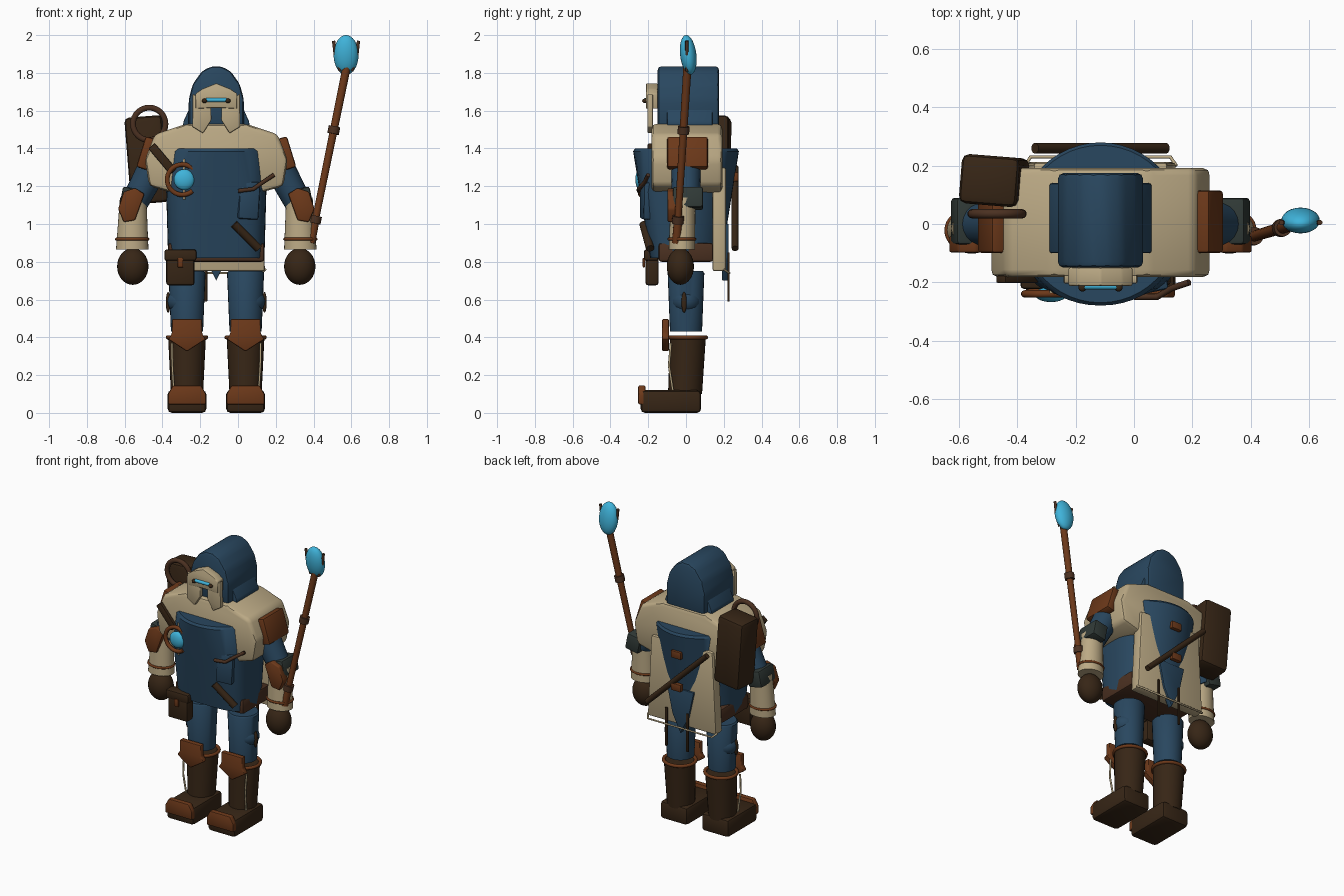
import bpy, bmesh, math
from mathutils import Vector, Matrix

if "Cube" in bpy.data.objects:
    bpy.data.objects.remove(bpy.data.objects["Cube"])


def material(name, rgb):
    m = bpy.data.materials.new(name)
    m.use_nodes = True
    m.diffuse_color = (*rgb, 1)
    node = next(n for n in m.node_tree.nodes if n.type == 'BSDF_PRINCIPLED')
    node.inputs["Base Color"].default_value = (*rgb, 1)
    return m


BLUE = material("blue_cloth", (0.022, 0.063, 0.115))
TAN = material("tan_hide", (0.50, 0.40, 0.235))
RUST = material("rust_leather", (0.15, 0.04, 0.01))
DARK = material("dark_leather", (0.038, 0.019, 0.008))
BRONZE = material("brown_trim", (0.07, 0.03, 0.015))
SLATE = material("slate_pad", (0.03, 0.042, 0.038))
CYAN = material("cyan_crystal", (0.05, 0.45, 0.70))
C = -0.115  # body centre line


def finish(name, bm, mat, bevel=0.0):
    bmesh.ops.recalc_face_normals(bm, faces=bm.faces)
    if bevel:
        bmesh.ops.bevel(bm, geom=bm.edges[:], offset=bevel, segments=2, profile=0.5,
                        affect='EDGES', clamp_overlap=True)
    me = bpy.data.meshes.new(name)
    bm.to_mesh(me)
    bm.free()
    me.materials.append(mat)
    ob = bpy.data.objects.new(name, me)
    bpy.context.scene.collection.objects.link(ob)
    bpy.ops.object.select_all(action='DESELECT')
    ob.select_set(True)
    bpy.context.view_layer.objects.active = ob
    bpy.ops.object.shade_smooth_by_angle(angle=math.radians(40))
    return ob


def box(name, pos, size, mat, bevel=0.01, tilt=0.0, turn=0.0):
    bm = bmesh.new()
    m = (Matrix.Translation(pos) @ Matrix.Rotation(turn, 4, 'Z')
         @ Matrix.Rotation(tilt, 4, 'Y') @ Matrix.Diagonal((*size, 1)))
    bmesh.ops.create_cube(bm, size=1, matrix=m)
    return finish(name, bm, mat, bevel)


def prism(name, outline, y0, y1, mat, bevel=0.008, x=C, side=1):
    """Extrude an (x, z) outline from y0 to y1."""
    bm = bmesh.new()
    a, b = [[bm.verts.new((x + side * px, y, pz)) for px, pz in outline] for y in (y0, y1)]
    bm.faces.new(a)
    bm.faces.new(b[::-1])
    for i in range(len(a)):
        j = (i + 1) % len(a)
        bm.faces.new((a[i], b[i], b[j], a[j]))
    return finish(name, bm, mat, bevel)


def mirrored(half):
    """Complete a right half outline that runs from top to bottom."""
    return half + [(-x, z) for x, z in reversed(half) if x > 0]


def loft(name, rings, mat, segs=28):
    """Stack elliptical rings (x, y, z, rx, ry, front squareness)."""
    bm = bmesh.new()
    loops = []
    for x, y, z, rx, ry, n in rings:
        loop = []
        for i in range(segs):
            t = math.tau * i / segs
            c, s = math.cos(t), math.sin(t)
            e = 2 / n if s < 0 else 1
            loop.append(bm.verts.new((x + rx * math.copysign(abs(c) ** e, c),
                                      y + ry * math.copysign(abs(s) ** e, s), z)))
        loops.append(loop)
    for a, b in zip(loops, loops[1:]):
        for i in range(segs):
            j = (i + 1) % segs
            bm.faces.new((a[i], a[j], b[j], b[i]))
    bm.faces.new(loops[0])
    bm.faces.new(loops[-1])
    return finish(name, bm, mat)


def rod(name, p, q, r1, r2, mat, segs=16):
    p, q = Vector(p), Vector(q)
    bm = bmesh.new()
    m = Matrix.Translation((p + q) / 2) @ (q - p).to_track_quat('Z', 'Y').to_matrix().to_4x4()
    bmesh.ops.create_cone(bm, cap_ends=True, segments=segs, radius1=r1, radius2=r2,
                          depth=(q - p).length, matrix=m)
    return finish(name, bm, mat)


def ball(name, pos, radii, mat, turn=0.0):
    bm = bmesh.new()
    m = Matrix.Translation(pos) @ Matrix.Rotation(turn, 4, 'X') @ Matrix.Diagonal((*radii, 1))
    bmesh.ops.create_uvsphere(bm, u_segments=24, v_segments=16, radius=1, matrix=m)
    return finish(name, bm, mat)


def tube(name, points, r, mat, cyclic=False):
    cu = bpy.data.curves.new(name, 'CURVE')
    cu.dimensions = '3D'
    cu.bevel_depth, cu.bevel_resolution, cu.use_fill_caps = r, 3, True
    sp = cu.splines.new('POLY')
    sp.points.add(len(points) - 1)
    for pt, co in zip(sp.points, points):
        pt.co = (*co, 1)
    sp.use_cyclic_u = cyclic
    cu.materials.append(mat)
    ob = bpy.data.objects.new(name, cu)
    bpy.context.scene.collection.objects.link(ob)
    return ob


def arc(pos, ru, rv, upright, start=0, sweep=math.tau, n=32):
    out = []
    for i in range(n):
        t = start + sweep * i / n
        u, v = ru * math.cos(t), rv * math.sin(t)
        out.append(Vector(pos) + Vector((u, 0, v) if upright else (u, v, 0)))
    return out


# Torso, mantle and belt
loft("torso", [(C, 0, .82, .255, .19, 4), (C, 0, 1.17, .265, .245, 4),
               (C, 0, 1.385, .28, .28, 2.1), (C, 0, 1.4, .27, .27, 2)], BLUE, 48)
prism("mantle", mirrored([(.16, 1.53), (.325, 1.475), (.378, 1.34), (.355, 1.2), (.23, 1.165)]),
      -.182, .192, TAN, .025)
box("belt", (C, 0, .85), (.51, .29, .1), BRONZE, .015)

# Cape with back panel
prism("cape", mirrored([(.23, 1.3), (.258, .75)]), .14, .212, TAN, .012)
tube("cape_hem", [(C - .26, .2, .76), (C - .24, .23, .74), (C + .24, .23, .74), (C + .26, .2, .76)], .006, TAN)
prism("back_panel", mirrored([(.1, 1.0), (.06, .82), (0, .7)]), .19, .225, BLUE, .004)
rod("back_rod", (.11, .26, .87), (-.34, .26, 1.3), .018, .018, DARK)
for i, z in enumerate((1.25, 1.03)):
    box(f"back_tab_{i}", (C, .262, z), (.075, .03, .05), RUST, .006)
for i, x in enumerate((-.17, -.01)):
    box(f"cape_strip_{i}", (x, .225, .72), (.016, .012, .26), DARK, .003)

# Hood and collar
prism("collar", mirrored([(.13, 1.64), (.175, 1.54), (.175, 1.51)]), -.1, .14, BLUE)
prism("hood", mirrored([(.025, 1.835), (.075, 1.81), (.125, 1.74), (.146, 1.66), (.146, 1.51)]),
      -.15, .175, BLUE, .02)

# Face mask with glowing slit
prism("mask_brow", mirrored([(0, 1.745), (.075, 1.715), (.11, 1.69), (.11, 1.61), (.03, 1.615)]),
      -.212, -.15, TAN, .006)
for s, label in ((-1, "right"), (1, "left")):
    prism(f"mask_cheek_{label}", [(.028, 1.63), (.125, 1.69), (.127, 1.515), (.07, 1.48), (.026, 1.55)],
          -.205, -.175, TAN, .006, side=s)
    ball(f"slit_end_{label}", (C + s * .062, -.218, 1.652), (.014, .014, .012), DARK)
rod("glowing_slit", (C - .055, -.214, 1.657), (C + .055, -.214, 1.657), .011, .011, CYAN)

for s, label in ((-1, "right"), (1, "left")):
    # Arms
    ax = C + s * .445
    box(f"shoulder_pad_{label}", (C + s * .37, .008, 1.375), (.06, .215, .17), RUST, .012, tilt=-s * .3)
    rod(f"upper_arm_{label}", (C + s * .28, 0, 1.4), (C + s * .435, 0, 1.11), .085, .072, BLUE, 20)
    loft(f"forearm_{label}", [(ax, -.022, .865, .086, .07, 2), (C + s * .44, -.015, 1.14, .07, .065, 2)], TAN)
    box(f"elbow_pad_{label}", (C + s * .455, .01, 1.135), (.1, .16, .11), SLATE, .012, tilt=-s * .2)
    prism(f"elbow_guard_{label}", [(.38, 1.16), (.43, 1.19), (.49, 1.17), (.52, 1.08), (.49, 1.01),
                                   (.43, 1.02)], -.098, -.04, RUST, side=s)
    tube(f"wrist_band_{label}", arc((ax, -.022, .92), .083, .069, False), .008, RUST, True)
    ball(f"glove_{label}", (C + s * .442, -.03, .775), (.083, .072, .097), DARK)

    # Legs
    lx = C + s * .155
    loft(f"leg_{label}", [(lx, 0, .43, .085, .085, 2), (lx, 0, .74, .098, .097, 2),
                          (lx, 0, .75, .09, .09, 2)], BLUE)
    ball(f"knee_{label}", (lx + s * .015, 0, .59), (.092, .08, .07), BLUE)
    ball(f"knee_stud_{label}", (lx + s * .1, -.01, .585), (.012, .014, .055), DARK)

    # Boots
    loft(f"boot_{label}", [(lx, -.005, .1, .085, .09, 2), (lx, .01, .4, .1, .095, 2)], DARK)
    tube(f"boot_rim_{label}", arc((lx, .01, .4), .101, .096, False), .011, RUST, True)
    box(f"foot_{label}", (lx, -.08, .06), (.205, .32, .12), DARK, .022)
    prism(f"toe_cap_{label}", mirrored([(.075, .145), (.1, .1), (.1, .045)]), -.253, -.215, RUST, x=lx)
    prism(f"shin_guard_{label}", mirrored([(.08, .497), (.08, .42), (.1, .39), (0, .325)]),
          -.127, -.09, RUST, x=lx)
    tube(f"boot_lace_{label}", [(lx + s * .07, -.07, .12), (lx + s * .078, -.09, .25),
                                (lx + s * .08, -.08, .37)], .006, TAN)

# Pack on the right shoulder
box("pack", (-.48, .148, 1.34), (.2, .17, .46), DARK, .025, tilt=-.08, turn=-.08)
tube("pack_ring", arc((-.47, .035, 1.53), .086, .086, True), .016, BRONZE, True)
rod("pack_stem", (-.47, .04, 1.45), (-.43, .04, 1.3), .02, .02, DARK)
box("shoulder_strap", (-.4, -.19, 1.345), (.045, .025, .18), DARK, .006, tilt=-.7)

# Chest crystal in an open ring
ball("chest_crystal", (-.285, -.242, 1.235), (.055, .026, .055), CYAN)
tube("crystal_ring", arc((-.295, -.24, 1.235), .08, .08, True, .7, 4.9), .013, RUST)
rod("crystal_prong", (-.285, -.232, 1.13), (-.285, -.232, 1.345), .006, .006, TAN)

# Chest pocket, tool and belt pouch
box("chest_pocket", (.055, -.205, 1.125), (.11, .06, .2), BLUE, .012, tilt=.06, turn=.2)
tube("thin_tool", [(0, -.25, 1.175), (.08, -.25, 1.185), (.13, -.22, 1.22), (.19, -.2, 1.26)], .011, BRONZE)
rod("short_tool", (-.02, -.225, 1.0), (.11, -.19, .87), .022, .022, DARK)
box("belt_pouch", (-.305, -.18, .76), (.15, .07, .17), DARK, .015)
box("pouch_flap", (-.305, -.185, .835), (.17, .075, .06), DARK, .012)
box("pouch_buckle", (-.305, -.223, .795), (.03, .012, .05), RUST, .004)

# Staff with crystal head
foot, top = Vector((.385, -.05, .9)), Vector((.577, .008, 1.84))
rod("staff_shaft", foot, top, .018, .022, RUST)
for i, t in enumerate((.13, .635)):
    p, d = foot.lerp(top, t), (top - foot).normalized() * .02
    rod(f"staff_collar_{i}", p - d, p + d, .031, .031, BRONZE)
rod("staff_grip", foot, foot.lerp(top, .13), .024, .022, RUST)
ball("staff_crystal", (.572, .012, 1.895), (.066, .043, .106), CYAN, turn=.12)
for i, s in enumerate((-1, 1)):
    tube(f"crystal_claw_{i}", [(.572 + s * .03, .005, 1.81), (.572 + s * .058, .005, 1.9),
                               (.572 + s * .066, .005, 1.97)], .009, BRONZE)
